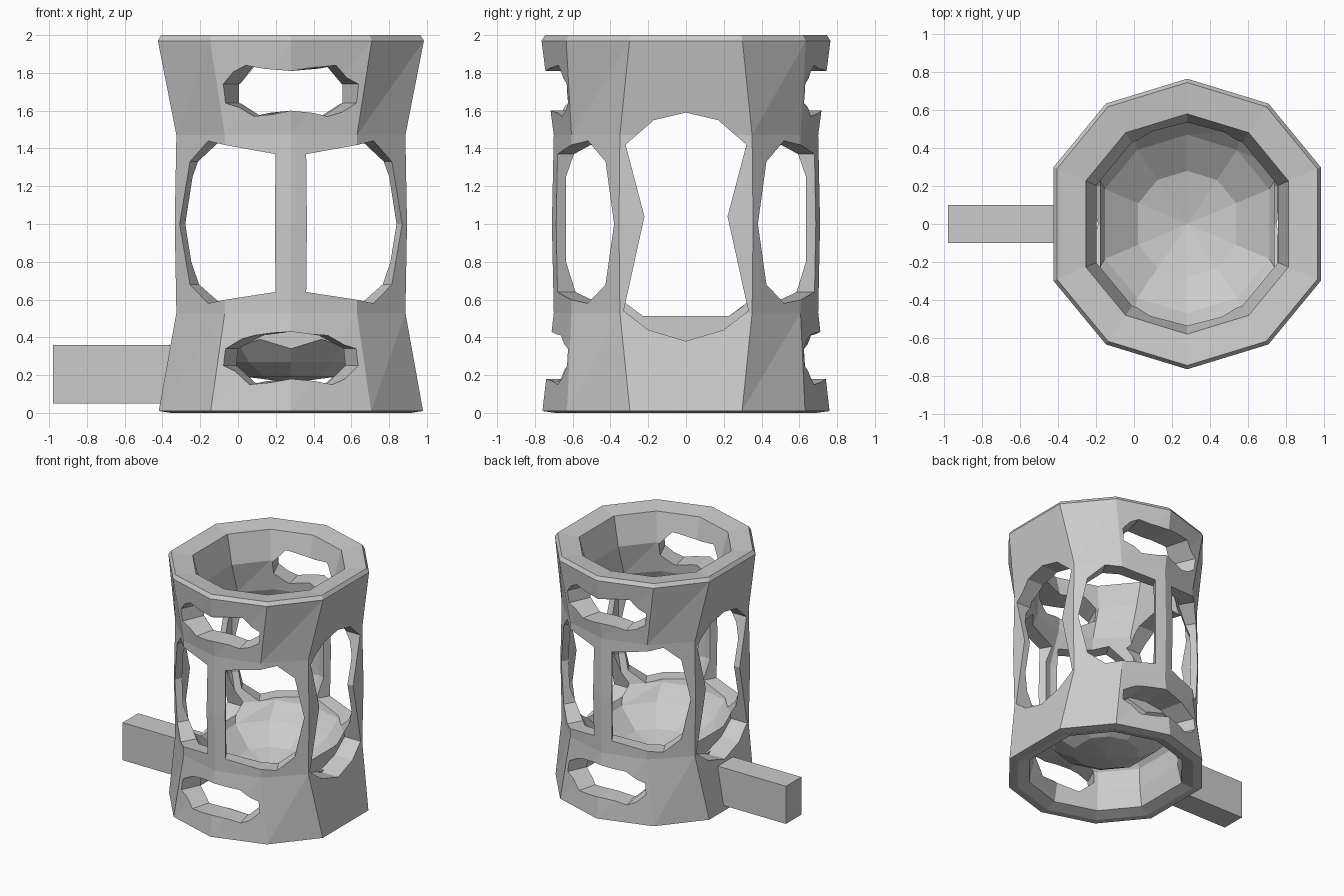
import bpy, bmesh
from math import radians, cos, sin

if "Cube" in bpy.data.objects:
    bpy.data.objects.remove(bpy.data.objects["Cube"])

CX = 0.28                                   # axis of the round body
WIDE = [23, 56, 90, 124, 157]               # ring corners at the rims
MID = [30, 60, 90, 120, 150]                # ring corners along the posts


def obj_from(bm, name):
    bmesh.ops.recalc_face_normals(bm, faces=bm.faces[:])
    me = bpy.data.meshes.new(name)
    bm.to_mesh(me)
    bm.free()
    ob = bpy.data.objects.new(name, me)
    bpy.context.collection.objects.link(ob)
    return ob


def loft(name, rings, z_start, z_end):
    """Ten-sided lofted solid closed with a fan at each end."""
    bm = bmesh.new()
    loops = []
    for z, r, half in rings:
        angs = half + [a + 180 for a in half]
        loops.append([bm.verts.new((CX + r * cos(radians(a)), r * sin(radians(a)), z))
                      for a in angs])
    for a, b in zip(loops, loops[1:]):
        for i in range(10):
            j = (i + 1) % 10
            bm.faces.new((a[i], a[j], b[j]))
            bm.faces.new((a[i], b[j], b[i]))
    for ring, z in ((loops[0], z_start), (loops[-1], z_end)):
        tip = bm.verts.new((CX, 0, z))
        for i in range(10):
            bm.faces.new((ring[i], ring[(i + 1) % 10], tip))
    return obj_from(bm, name)


def add_cutter(bm, angle, outline, r0, r1=1.1, inner=1.0):
    """Radial prism; outline is (sideways, z), narrowed by inner at its inner end."""
    c, s = cos(radians(angle)), sin(radians(angle))
    grow = 1 + (1 - inner) * (r1 - 0.68) / (0.68 - r0)   # true size at the outer wall
    ends = [[bm.verts.new((CX + r * c - u * k * s, r * s + u * k * c, z)) for u, z in outline]
            for r, k in ((r0, inner), (r1, grow))]
    n = len(outline)
    bm.faces.new(ends[0])
    bm.faces.new(ends[1][::-1])
    for i in range(n):
        j = (i + 1) % n
        bm.faces.new((ends[0][i], ends[1][i], ends[1][j], ends[0][j]))


def mirrored(right):
    """Mirror a half outline (listed bottom to top) about u = 0."""
    return right + [(-u, z) for u, z in reversed(right) if u > 0]


# body: bowl underside, foot, outer wall, rim, hollow, bowl inside
body = loft("cage_body", [
    (0.19, 0.25, WIDE), (0.27, 0.40, WIDE), (0.39, 0.52, WIDE), (0.34, 0.56, WIDE),
    (0.18, 0.57, WIDE), (0.03, 0.60, WIDE), (0.00, 0.69, WIDE), (0.01, 0.76, WIDE),
    (0.53, 0.70, MID), (1.00, 0.71, MID), (1.47, 0.70, MID), (1.97, 0.765, WIDE),
    (2.00, 0.745, WIDE), (1.98, 0.58, WIDE), (1.75, 0.52, WIDE), (1.50, 0.55, MID),
    (1.25, 0.65, MID), (0.80, 0.65, MID), (0.58, 0.57, MID), (0.46, 0.47, WIDE),
    (0.33, 0.28, WIDE)], 0.16, 0.27)

# side windows, diagonal windows, and slots in front and back
side = mirrored([(0, 0.38), (0.2, 0.44), (0.33, 0.54), (0.22, 1.04),
                 (0.32, 1.42), (0.17, 1.55), (0, 1.59)])
diag = [(-0.12, 0.58), (0.27, 0.64), (0.27, 1.37), (-0.12, 1.44),
        (-0.25, 1.33), (-0.32, 1.0), (-0.25, 0.68)]
diag_flip = [(-u, z) for u, z in reversed(diag)]
slot_low = mirrored([(0, 0.18), (0.22, 0.15), (0.38, 0.25), (0.37, 0.34),
                     (0.2, 0.41), (0, 0.43)])
slot_top = mirrored([(0, 1.60), (0.2, 1.57), (0.37, 1.64), (0.38, 1.74),
                     (0.24, 1.84), (0, 1.81)])

bm = bmesh.new()
for a in (0, 180):
    add_cutter(bm, a, side, 0.46)
for a in (60, 240):
    add_cutter(bm, a, diag, 0.46)
    add_cutter(bm, a + 60, diag_flip, 0.46)
for a in (90, 270):
    add_cutter(bm, a, slot_low, 0.47, inner=0.75)
    add_cutter(bm, a, slot_top, 0.42, inner=0.7)
cutter = obj_from(bm, "opening_cutter")
cutter.hide_render = True

mod = body.modifiers.new("openings", 'BOOLEAN')
mod.operation = 'DIFFERENCE'
mod.solver = 'EXACT'
mod.use_self = True
mod.object = cutter
bpy.context.view_layer.objects.active = body
bpy.ops.object.modifier_apply(modifier=mod.name)
bpy.data.objects.remove(cutter)

# side handle bar
bm = bmesh.new()
bmesh.ops.create_cube(bm, size=1)
for v in bm.verts:
    v.co.x = -0.98 if v.co.x < 0 else -0.36
    v.co.y *= 0.20
    v.co.z = 0.05 if v.co.z < 0 else 0.36
obj_from(bm, "handle_bar")
